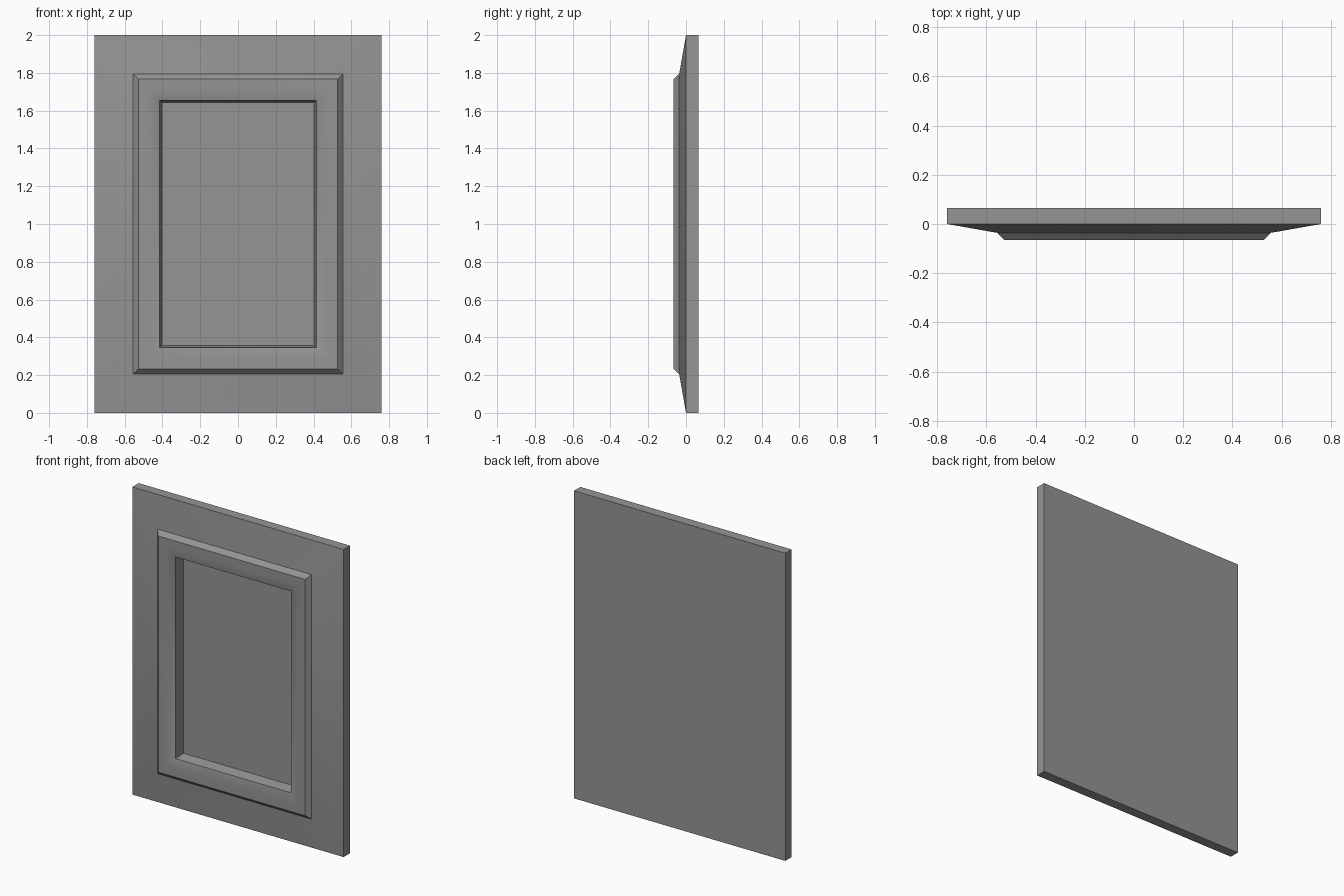
import bpy
import bmesh

cube = bpy.data.objects.get("Cube")
if cube:
    bpy.data.objects.remove(cube, do_unlink=True)

# One painted finish for the whole panel
paint = bpy.data.materials.new("grey_paint")
paint.use_nodes = True
colour = (0.3, 0.3, 0.3, 1)
paint.diffuse_color = colour
paint.node_tree.nodes["Principled BSDF"].inputs["Base Color"].default_value = colour

HALF_W, HALF_H = 0.76, 1.0

# Moulding profile from the back edge to the sunk centre: (inset from edge, y)
profile = [
    (0, 0.065), (0, 0),              # slab edge
    (0.205, -0.036),                 # sloping border
    (0.232, -0.065),                 # raised bevel
    (0.285, -0.065), (0.315, -0.061), (0.345, -0.05),  # rounded rail
    (0.357, 0.018),                  # wall of the recess
]


def ring(bm, inset, y):
    w, h = HALF_W - inset, HALF_H - inset
    return [bm.verts.new((sx * w, y, 1 + sz * h))
            for sx, sz in ((-1, -1), (1, -1), (1, 1), (-1, 1))]


# Rectangular rings bridged along the profile, closed at back and centre
bm = bmesh.new()
rings = [ring(bm, inset, y) for inset, y in profile]
for a, b in zip(rings, rings[1:]):
    for i in range(4):
        j = (i + 1) % 4
        bm.faces.new((a[i], a[j], b[j], b[i]))
bm.faces.new(rings[0][::-1])
bm.faces.new(rings[-1])
bmesh.ops.recalc_face_normals(bm, faces=bm.faces)

mesh = bpy.data.meshes.new("door_panel")
bm.to_mesh(mesh)
bm.free()
mesh.materials.append(paint)
panel = bpy.data.objects.new("door_panel", mesh)
bpy.context.collection.objects.link(panel)

# Soft mouldings, sharp corners
bpy.ops.object.select_all(action="DESELECT")
panel.select_set(True)
bpy.context.view_layer.objects.active = panel
bpy.ops.object.shade_smooth_by_angle()
